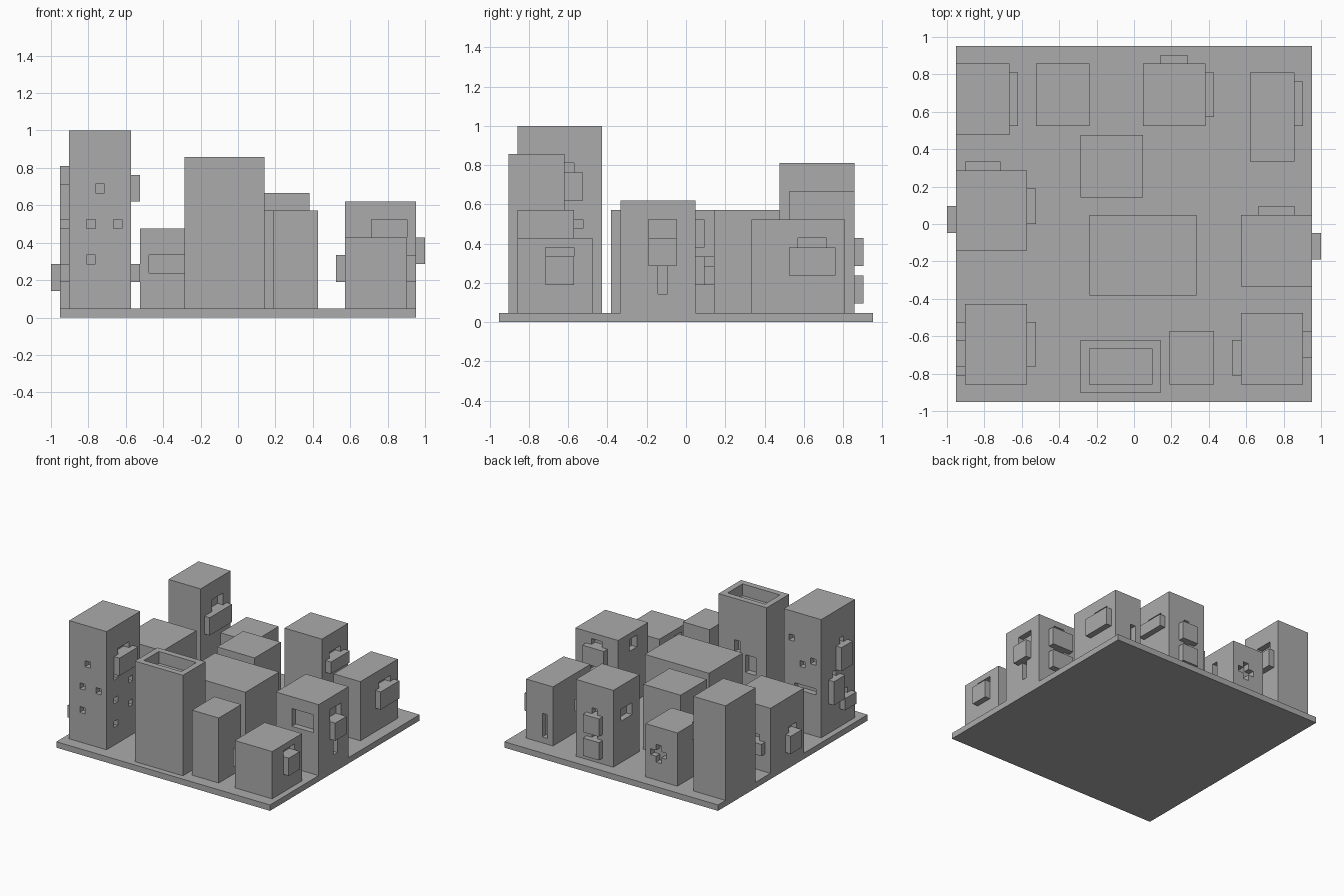
import bpy
import bmesh
from mathutils import Vector

if "Cube" in bpy.data.objects:
    bpy.data.objects.remove(bpy.data.objects["Cube"], do_unlink=True)

UNIT = 1 / 21  # every part sits on this grid

grey = bpy.data.materials.new("concrete grey")
grey.use_nodes = True
colour = (0.41, 0.41, 0.41, 1)
grey.diffuse_color = colour
grey.node_tree.nodes["Principled BSDF"].inputs["Base Color"].default_value = colour


def box(name, x, y, z):
    """Box from three (low, high) ranges given in grid units."""
    mesh = bpy.data.meshes.new(name)
    bm = bmesh.new()
    bmesh.ops.create_cube(bm, size=1)
    low = Vector((x[0], y[0], z[0]))
    high = Vector((x[1], y[1], z[1]))
    for v in bm.verts:
        v.co = [(lo + (c + 0.5) * (hi - lo)) * UNIT for lo, hi, c in zip(low, high, v.co)]
    bm.to_mesh(mesh)
    bm.free()
    mesh.materials.append(grey)
    obj = bpy.data.objects.new(name, mesh)
    bpy.context.collection.objects.link(obj)
    return obj


class Building:
    """A block whose four walls can receive recesses and balconies."""

    def __init__(self, name, x, y, top):
        self.name, self.x, self.y = name, x, y
        self.body = box(name, x, y, (1, top))
        self.cutters = []

    def on_wall(self, name, side, along, z, inward, outward):
        span = self.x if side in ("east", "west") else self.y
        if side in ("east", "north"):
            across = (span[1] - inward, span[1] + outward)
        else:
            across = (span[0] - outward, span[0] + inward)
        if side in ("east", "west"):
            return box(name, across, along, z)
        return box(name, along, across, z)

    def recess(self, side, along, z):
        self.cutters.append(self.on_wall("cutter", side, along, z, 1, 0.5))

    def window(self, side, a, z):
        self.recess(side, (a, a + 1), (z, z + 1))

    def balcony(self, side, along, z, door=None, rise=1):
        self.on_wall(self.name + "_balcony_" + side, side, along, z, 0, 1)
        door = door or (along[0] + 1, along[1] - 1)
        self.recess(side, door, (z[1], z[1] + rise))

    def finish(self):
        for cutter in self.cutters:
            cutter.hide_render = True
            mod = self.body.modifiers.new("recess", "BOOLEAN")
            mod.operation = "DIFFERENCE"
            mod.solver = "EXACT"
            mod.object = cutter
        graph = bpy.context.evaluated_depsgraph_get()
        mesh = bpy.data.meshes.new_from_object(self.body.evaluated_get(graph))
        self.body.modifiers.clear()
        self.body.data = mesh
        for cutter in self.cutters:
            bpy.data.objects.remove(cutter, do_unlink=True)


# Ground slab
box("ground_slab", (-20, 20), (-20, 20), (0, 1))

# Back row
corner_tower = Building("corner_tower", (-20, -14), (10, 18), 17)
corner_tower.balcony("east", (11, 17), (9, 12), (13, 16), 2)

cross_house = Building("cross_house", (-11, -5), (11, 18), 10)
cross_house.recess("south", (-10, -6), (5, 7))
cross_house.recess("east", (13, 14), (4, 8))
cross_house.recess("north", (-8, -7), (4, 7))
cross_house.window("north", -9, 5)
cross_house.window("north", -7, 5)

back_block = Building("back_block", (1, 8), (11, 18), 14)
back_block.balcony("east", (12, 17), (8, 10))
back_block.balcony("north", (3, 6), (6, 9))
back_block.balcony("north", (3, 6), (2, 5))
back_block.recess("west", (13, 16), (8, 10))

long_house = Building("long_house", (13, 18), (7, 17), 11)
long_house.balcony("east", (11, 16), (5, 8), (12, 15))
long_house.recess("north", (14, 15), (2, 6))

# Middle row
inner_block = Building("inner_block", (-6, 1), (3, 10), 12)
wide_block = Building("wide_block", (-5, 7), (-8, 1), 12)

west_block = Building("west_block", (-20, -12), (-3, 6), 12)
west_block.balcony("west", (-1, 2), (3, 6), (-1, 1))
west_block.balcony("north", (-19, -15), (4, 6))
west_block.balcony("east", (0, 4), (4, 6))

east_block = Building("east_block", (12, 20), (-7, 1), 13)
east_block.balcony("east", (-4, -1), (6, 9), (-4, -1), 2)
east_block.recess("east", (-3, -2), (3, 6))
east_block.recess("south", (15, 19), (8, 11))
east_block.recess("west", (-4, -2), (10, 12))
for floor in (4, 8):
    east_block.balcony("north", (14, 18), (floor, floor + 3))

# Front row
tall_tower = Building("tall_tower", (-19, -12), (-18, -9), 21)
tall_tower.balcony("east", (-16, -11), (13, 16), (-15, -12))
tall_tower.balcony("west", (-16, -13), (11, 15))
tall_tower.balcony("west", (-14, -11), (6, 10))
tall_tower.balcony("west", (-17, -14), (4, 6))
for a, z in ((-16, 14), (-17, 10), (-14, 10), (-17, 6)):
    tall_tower.window("south", a, z)
for a, z in ((-16, 12), (-12, 10), (-16, 8), (-12, 6), (-16, 4)):
    tall_tower.window("east", a, z)
for a, z in ((-14, 16), (-18, 13), (-16, 12)):
    tall_tower.window("north", a, z)
tall_tower.recess("north", (-18, -14), (8, 9))

roof_well_tower = Building("roof_well_tower", (-6, 3), (-19, -13), 18)
roof_well_tower.cutters.append(box("cutter", (-5, 2), (-18, -14), (16, 19)))
roof_well_tower.recess("north", (-4, -2), (6, 9))
roof_well_tower.recess("north", (-1, 0), (9, 11))

slim_house = Building("slim_house", (4, 9), (-18, -12), 12)

low_house = Building("low_house", (12, 19), (-18, -10), 9)
low_house.balcony("east", (-15, -12), (4, 7), (-15, -12))
low_house.balcony("west", (-17, -13), (4, 7))

for building in (corner_tower, cross_house, back_block, long_house, west_block,
                 east_block, tall_tower, roof_well_tower, low_house):
    building.finish()
